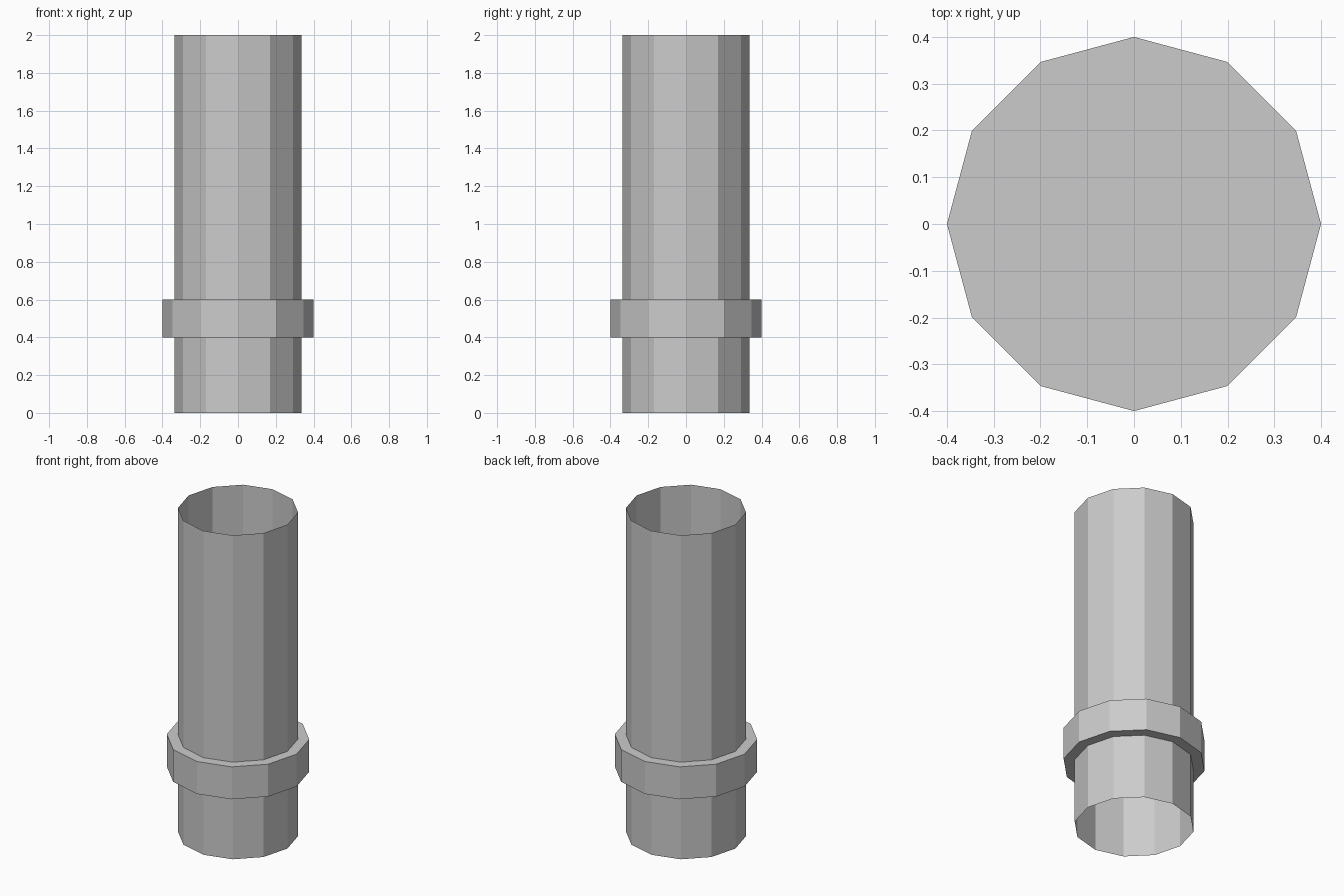
import bpy

SIDES = 12

cube = bpy.data.objects.get("Cube")
if cube:
    bpy.data.objects.remove(cube, do_unlink=True)

# Single plain grey
grey = bpy.data.materials.new("light_grey")
grey.use_nodes = True
colour = (0.6, 0.6, 0.6, 1)
grey.diffuse_color = colour
grey.node_tree.nodes["Principled BSDF"].inputs["Base Color"].default_value = colour


def cylinder(name, radius, bottom, top, caps):
    bpy.ops.mesh.primitive_cylinder_add(
        vertices=SIDES, radius=radius, depth=top - bottom,
        end_fill_type=caps, location=(0, 0, (bottom + top) / 2))
    part = bpy.context.object
    part.name = name
    part.data.materials.append(grey)
    return part


# Open thin-walled pipe
cylinder("pipe", 0.337, 0, 2, 'NOTHING')

# Collar, whose closed ends also block the pipe inside
cylinder("collar", 0.4, 0.4, 0.6, 'NGON')
